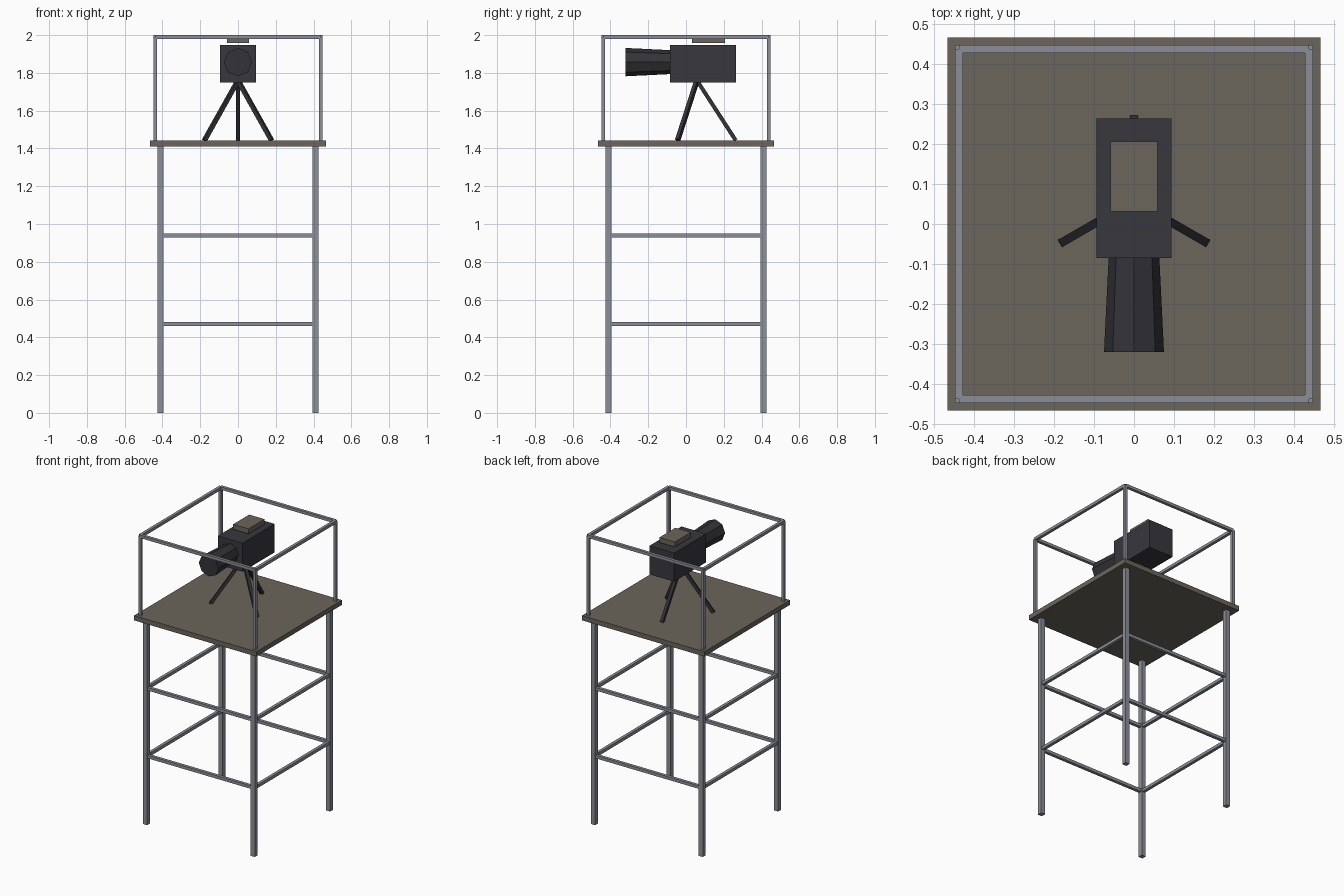
import bpy, math
from mathutils import Vector

if "Cube" in bpy.data.objects:
    bpy.data.objects.remove(bpy.data.objects["Cube"])


def material(name, rgb):
    m = bpy.data.materials.new(name)
    m.diffuse_color = (*rgb, 1)
    m.use_nodes = True
    m.node_tree.nodes["Principled BSDF"].inputs["Base Color"].default_value = m.diffuse_color
    return m


STEEL = material("grey_steel", (0.26, 0.275, 0.31))
WOOD = material("weathered_wood", (0.147, 0.130, 0.105))
BODY = material("dark_casing", (0.040, 0.038, 0.048))
BLACK = material("black_metal", (0.033, 0.033, 0.040))


def box(name, lo, hi, mat):
    """Axis-aligned box between two corners."""
    lo, hi = Vector(lo), Vector(hi)
    bpy.ops.mesh.primitive_cube_add(size=1, location=(lo + hi) / 2)
    ob = bpy.context.object
    ob.name = name
    ob.scale = hi - lo
    bpy.ops.object.transform_apply(location=False, rotation=False, scale=True)
    ob.data.materials.append(mat)
    return ob


def bar(name, a, b, width, mat):
    """Square bar running from a to b."""
    a, b = Vector(a), Vector(b)
    h = width / 2
    length = (b - a).length
    ob = box(name, (-h, -h, -length / 2), (h, h, length / 2), mat)
    ob.location = (a + b) / 2
    ob.rotation_euler = (b - a).to_track_quat('Z', 'Y').to_euler()
    return ob


def square_frame(name, r, z, width):
    """Four bars round a square of half-size r at height z."""
    corners = [(-r, -r, z), (r, -r, z), (r, r, z), (-r, r, z)]
    for i in range(4):
        bar(name, corners[i], corners[(i + 1) % 4], width, STEEL)


# Tower legs and guard rail posts
for sx in (-1, 1):
    for sy in (-1, 1):
        x, y = 0.411 * sx, 0.411 * sy
        box("tower_leg", (x - 0.016, y - 0.016, 0), (x + 0.016, y + 0.016, 1.41), STEEL)
        x, y = 0.438 * sx, 0.438 * sy
        box("rail_post", (x - 0.01, y - 0.01, 1.44), (x + 0.01, y + 0.01, 1.99), STEEL)

# Cross braces and top guard rail
for z in (0.47, 0.938):
    square_frame("cross_brace", 0.411, z, 0.021)
square_frame("guard_rail", 0.438, 1.99, 0.02)

# Platform
box("platform", (-0.467, -0.467, 1.41), (0.467, 0.467, 1.443), WOOD)

# Tripod: one leg to the rear, two splayed forward
for deg in (90, 210, 330):
    a = math.radians(deg)
    bar("tripod_leg", (0, 0.058, 1.76),
        (0.205 * math.cos(a), 0.058 + 0.205 * math.sin(a), 1.443), 0.021, BLACK)

# Camera casing and the pack above it
box("camera_body", (-0.094, -0.085, 1.75), (0.094, 0.264, 1.947), BODY)
box("top_pack", (-0.059, 0.031, 1.957), (0.059, 0.206, 1.992), WOOD)

# Eight-sided lens barrel, widening toward the front
bpy.ops.mesh.primitive_cone_add(vertices=8, radius1=0.075, radius2=0.063, depth=0.245,
                                location=(0, -0.1975, 1.857),
                                rotation=(math.radians(-90), 0, 0))
lens = bpy.context.object
lens.name = "lens_barrel"
lens.data.materials.append(BLACK)
